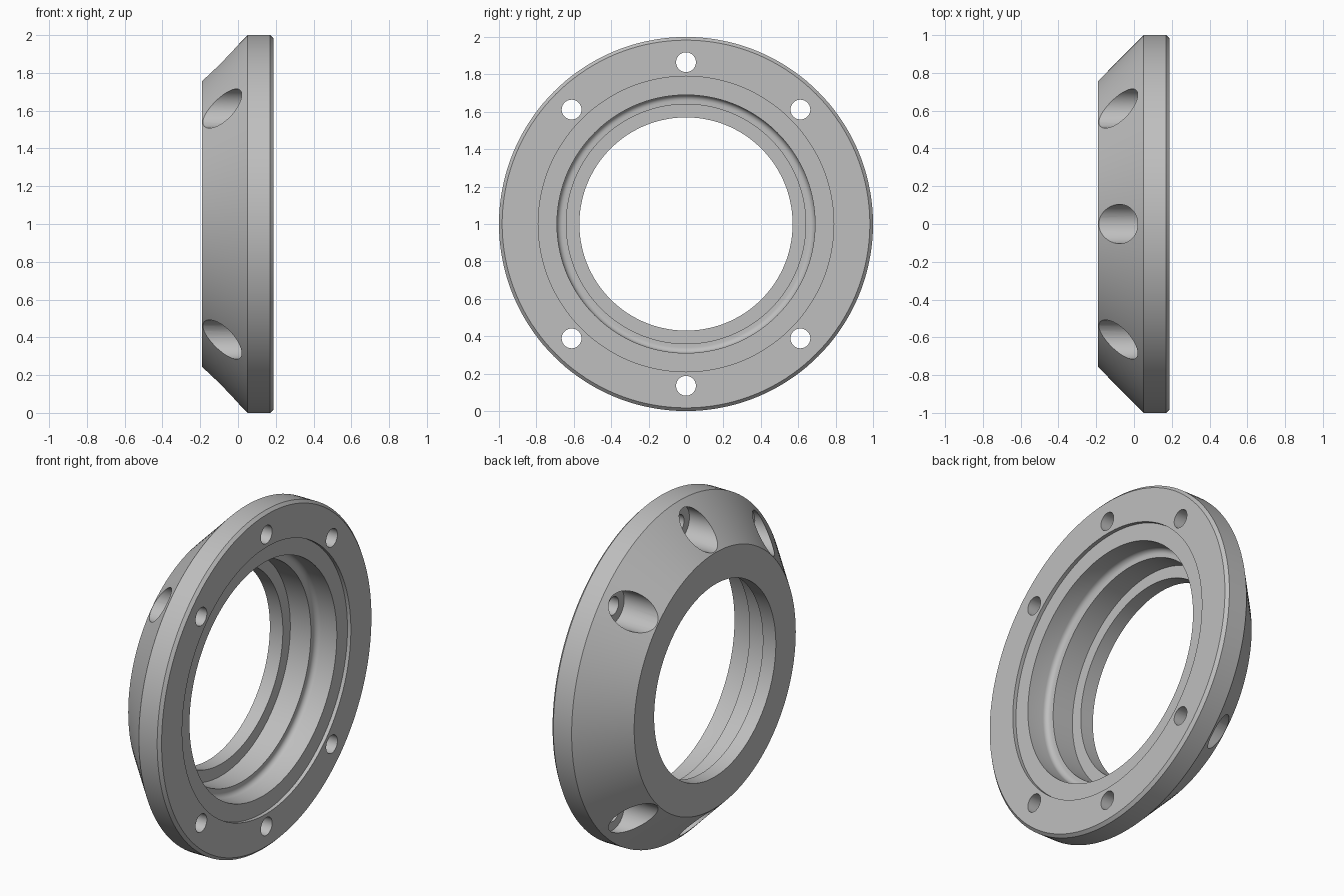
import bpy, bmesh, math
from mathutils import Matrix, Vector

cube = bpy.data.objects.get("Cube")
if cube:
    bpy.data.objects.remove(cube, do_unlink=True)

grey = bpy.data.materials.new("satin grey")
grey.use_nodes = True
colour = (0.52, 0.52, 0.52, 1)
grey.diffuse_color = colour
grey.node_tree.nodes["Principled BSDF"].inputs["Base Color"].default_value = colour


def lathe(bm, profile, steps, closed, offset=(0, 0, 0)):
    """Revolve (x, radius) points about the x axis, then move by offset."""
    verts = [bm.verts.new((x, 0, r)) for x, r in profile]
    edges = [bm.edges.new(pair) for pair in zip(verts, verts[1:])]
    if closed:
        edges.append(bm.edges.new((verts[-1], verts[0])))
    before = set(bm.verts) - set(verts)
    bmesh.ops.spin(bm, geom=verts + edges, cent=(0, 0, 0), axis=(1, 0, 0),
                   angle=math.tau, steps=steps, use_duplicate=False)
    new = [v for v in bm.verts if v not in before]
    bmesh.ops.remove_doubles(bm, verts=new, dist=1e-5)
    new = [v for v in bm.verts if v not in before]
    bmesh.ops.translate(bm, verts=new, vec=offset)


def make_object(name, bm):
    bmesh.ops.recalc_face_normals(bm, faces=bm.faces)
    mesh = bpy.data.meshes.new(name)
    bm.to_mesh(mesh)
    bm.free()
    mesh.materials.append(grey)
    obj = bpy.data.objects.new(name, mesh)
    bpy.context.collection.objects.link(obj)
    return obj


# Ring body: conical back, chamfered flange, stepped bore with a rounded corner
FILLET = 0.03
fillet = [(0.06 - FILLET * math.sin(a), 0.66 + FILLET * math.cos(a))
          for a in (math.pi / 2 * i / 6 for i in range(7))]
section = [(-0.19, 0.57), (-0.19, 0.757), (0.05, 1), (0.17, 1), (0.187, 0.983),
           (0.187, 0.79), (0.165, 0.79), (0.165, 0.69)]
section += fillet + [(0.03, 0.64), (-0.105, 0.64), (-0.105, 0.57)]
bm = bmesh.new()
lathe(bm, section, 144, True)
ring = make_object("flange_ring", bm)
ring.location.z = 1

# Bolt holes with wide counterbores opening through the cone
hole = [(-0.4, 0), (-0.4, 0.104), (0.05, 0.104), (0.05, 0.053), (0.4, 0.053), (0.4, 0)]
bm = bmesh.new()
for degrees in (45, 90, 135, 225, 270, 315):
    a = math.radians(degrees)
    lathe(bm, hole, 40, False, Vector((0, math.cos(a), math.sin(a))) * 0.865)
cutter = make_object("bolt_hole_cutter", bm)
cutter.location.z = 1
cutter.hide_render = True

cut = ring.modifiers.new("bolt holes", "BOOLEAN")
cut.operation = "DIFFERENCE"
cut.solver = "EXACT"
cut.object = cutter
bpy.ops.object.select_all(action="DESELECT")
ring.select_set(True)
bpy.context.view_layer.objects.active = ring
bpy.ops.object.modifier_apply(modifier=cut.name)
bpy.data.objects.remove(cutter, do_unlink=True)
bpy.ops.object.shade_smooth_by_angle(angle=math.radians(25))
